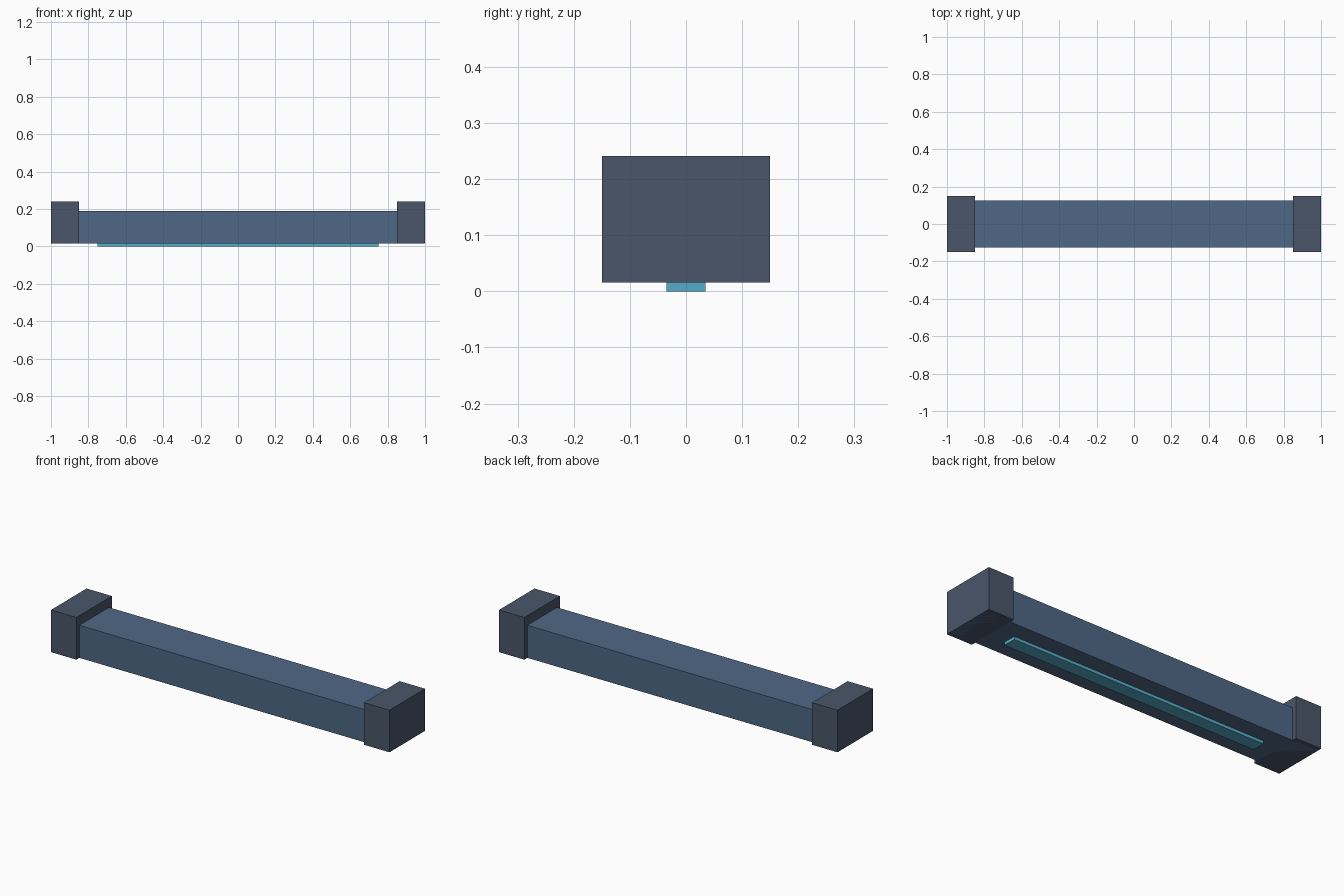
import bpy

if "Cube" in bpy.data.objects:
    bpy.data.objects.remove(bpy.data.objects["Cube"])


def material(name, color):
    mat = bpy.data.materials.new(name)
    mat.diffuse_color = (*color, 1.0)
    mat.use_nodes = True
    mat.node_tree.nodes["Principled BSDF"].inputs["Base Color"].default_value = mat.diffuse_color
    return mat


def box(name, x, y, z, mat):
    """Box from (min, max) ranges on each axis."""
    ranges = (x, y, z)
    centre = [(a + b) / 2 for a, b in ranges]
    bpy.ops.mesh.primitive_cube_add(size=1, location=centre)
    obj = bpy.context.object
    obj.name = name
    obj.scale = [b - a for a, b in ranges]
    bpy.ops.object.transform_apply(location=False, rotation=False, scale=True)
    obj.data.materials.append(mat)
    return obj


beam_blue = material("beam_blue", (0.078, 0.138, 0.238))
cap_grey = material("cap_grey", (0.069, 0.093, 0.144))
strip_cyan = material("strip_cyan", (0.09, 0.41, 0.58))

# Main beam, running into the end caps
box("beam", (-0.998, 0.998), (-0.125, 0.125), (0.016, 0.19), beam_blue)

# Square end caps, flush with the beam underneath
box("end_cap_left", (-1.0, -0.85), (-0.15, 0.15), (0.016, 0.241), cap_grey)
box("end_cap_right", (0.85, 1.0), (-0.15, 0.15), (0.016, 0.241), cap_grey)

# Light strip under the beam
box("light_strip", (-0.75, 0.75), (-0.035, 0.035), (0.0, 0.03), strip_cyan)
